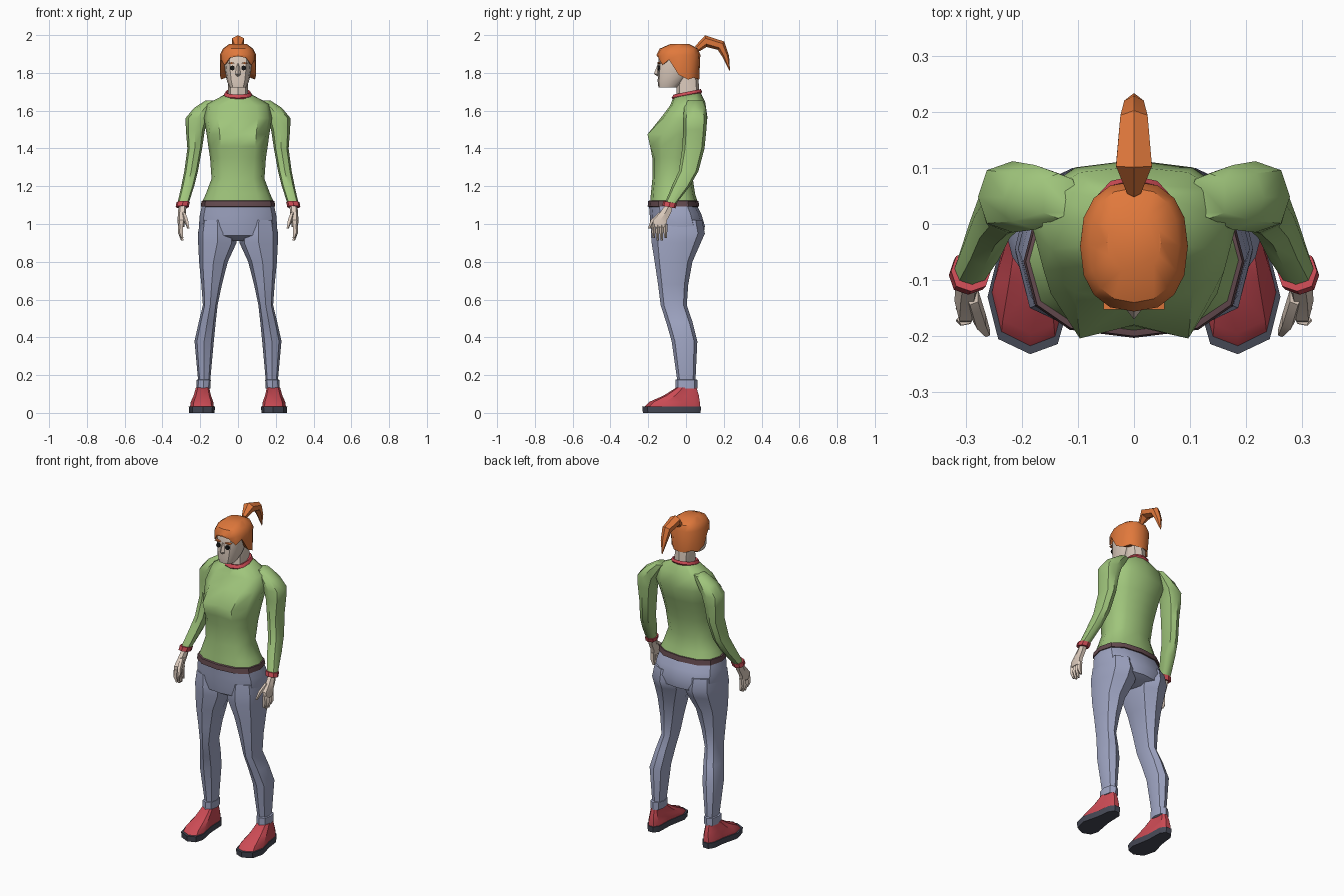
import bpy, bmesh, math
from mathutils import Vector


def mat(name, r, g, b):
    m = bpy.data.materials.new(name)
    m.diffuse_color = (r, g, b, 1)
    return m


GREEN = mat("knit", .35, .56, .20)
BLUE = mat("denim", .35, .38, .55)
RED = mat("red", .60, .07, .09)
ORANGE = mat("hair", .75, .19, .045)
SKIN = mat("skin", .72, .60, .51)
SOLE = mat("rubber", .06, .065, .09)
BROWN = mat("leather", .13, .07, .08)
BLACK = mat("black", .01, .01, .01)


def ring(z, cx, w, yf, yb, n=8, p=.85, tilt=0):
    """Rounded horizontal section from front yf to back yb, half width w."""
    ym, d, pts = (yf + yb) / 2, (yb - yf) / 2, []
    for i in range(n):
        a = 2 * math.pi * i / n
        c, s = math.cos(a), math.sin(a)
        y = d * math.copysign(abs(s) ** p, s)
        pts.append(Vector((cx + w * math.copysign(abs(c) ** p, c), ym + y, z + tilt * y)))
    return pts


def loft(name, rings, material, mirror=False, caps=True, angle=35):
    bm = bmesh.new()
    vs = [[bm.verts.new(v) for v in r] for r in rings]
    n = len(vs[0])
    for a, b in zip(vs, vs[1:]):
        for i in range(n):
            j = (i + 1) % n
            bm.faces.new((a[i], a[j], b[j], b[i]))
    if caps:
        bm.faces.new(vs[0])
        bm.faces.new(vs[-1])
    bmesh.ops.recalc_face_normals(bm, faces=bm.faces)
    me = bpy.data.meshes.new(name)
    bm.to_mesh(me)
    bm.free()
    me.materials.append(material)
    ob = bpy.data.objects.new(name, me)
    bpy.context.collection.objects.link(ob)
    bpy.ops.object.select_all(action='DESELECT')
    ob.select_set(True)
    bpy.context.view_layer.objects.active = ob
    bpy.ops.object.shade_smooth_by_angle(angle=math.radians(angle))
    if mirror:
        m = ob.modifiers.new("mirror", 'MIRROR')
        m.use_mirror_merge = False
    return ob


def limb(name, rows, material, n=8, p=.85, tilt=0, angle=35):
    """Mirrored limb; rows are z, inner x, outer x, front y, back y."""
    return loft(name, [ring(z, (a + b) / 2, (b - a) / 2, f, k, n, p, tilt)
                       for z, a, b, f, k in rows], material, True, angle=angle)


# sweater body, with the chest ring shaped into a bust
torso = [ring(z, 0, w, f, b, 12, .78, t) for z, w, f, b, t in (
    (1.115, .190, -.190, .062, 0), (1.16, .170, -.186, .048, 0),
    (1.24, .140, -.178, .036, 0), (1.35, .148, -.178, .055, 0),
    (1.41, .157, -.182, .070, 0), (1.475, .166, -.180, .090, 0),
    (1.56, .180, -.135, .114, 0), (1.635, .165, -.085, .102, .1),
    (1.685, .068, -.066, .076, .18))]
for i in (8, 10):
    torso[5][i].y = -.204
    torso[4][i].y = -.190
loft("sweater_body", torso, GREEN, angle=45)

# sleeves
limb("sleeve", [
    (1.655, .10, .17, .010, .090), (1.615, .12, .232, -.010, .105),
    (1.56, .155, .278, -.015, .112), (1.50, .175, .276, -.015, .108),
    (1.40, .190, .268, -.020, .098), (1.28, .212, .284, -.038, .066),
    (1.20, .232, .300, -.075, .020), (1.095, .266, .324, -.118, -.062)],
    GREEN, angle=45)
limb("sleeve_cuff", [
    (1.115, .258, .322, -.115, -.050), (1.115, .255, .326, -.120, -.048),
    (1.090, .261, .330, -.126, -.056), (1.090, .266, .324, -.120, -.060)],
    RED, tilt=-.2)

# hands
limb("palm", [
    (1.10, .272, .314, -.112, -.066), (1.06, .276, .318, -.142, -.075),
    (1.02, .280, .320, -.178, -.096), (.985, .284, .318, -.180, -.100)],
    SKIN, n=6)
for i, tip in enumerate((.925, .912, .912, .925)):
    y = -.170 + i * .021
    limb("finger", [
        (1.0, .288, .316, y - .011, y + .011), (.955, .290, .318, y - .012, y + .008),
        (tip, .288, .302, y - .006, y + .006)], SKIN, n=5)
limb("thumb", [
    (1.06, .276, .300, -.145, -.110), (1.02, .262, .288, -.188, -.155),
    (.975, .256, .268, -.202, -.184)], SKIN, n=5)

# trousers
loft("trouser_seat", [ring(z, 0, w, f, b, 12, .78) for z, w, f, b in (
    (1.10, .190, -.196, .058), (1.05, .202, -.192, .082), (.99, .207, -.188, .100),
    (.94, .200, -.180, .092), (.91, .10, -.13, .03))], BLUE)
limb("trouser_leg", [
    (1.02, .020, .200, -.180, .085), (.95, .006, .212, -.186, .100),
    (.90, .008, .211, -.182, .078), (.80, .054, .206, -.166, .034),
    (.68, .085, .194, -.148, .012), (.57, .108, .186, -.134, .004),
    (.48, .118, .208, -.105, .035), (.38, .128, .230, -.076, .060),
    (.17, .147, .211, -.046, .050)], BLUE)
limb("trouser_cuff", [
    (.178, .152, .206, -.046, .050), (.175, .144, .220, -.056, .060),
    (.130, .146, .220, -.056, .060), (.128, .152, .206, -.046, .050)], BLUE)
loft("belt", [ring(z, 0, w, f, b, 12, .78) for z, w, f, b in (
    (1.125, .180, -.186, .050), (1.122, .193, -.200, .066),
    (1.092, .197, -.203, .070), (1.090, .180, -.190, .050))], BROWN)

# shoes: one sole outline, shrunk upward toward the ankle
OUTLINE = [(.185, -.232), (.136, -.214), (.122, -.165), (.143, -.05), (.146, .05),
           (.168, .08), (.205, .08), (.226, .05), (.236, -.03), (.261, -.13), (.242, -.205)]


def shoe_ring(z, s, yf, yb):
    pts = []
    for x, y in OUTLINE:
        k = (y + .232) / .312
        pts.append(Vector((.184 + (x - .184) * s, yf + k * (yb - yf), z)))
    return pts


loft("shoe_sole", [shoe_ring(0, .97, -.228, .077), shoe_ring(.035, 1, -.232, .08)], SOLE, True)
loft("shoe_upper", [shoe_ring(.034, .90, -.218, .074), shoe_ring(.058, .86, -.195, .073),
                    shoe_ring(.092, .66, -.118, .068), shoe_ring(.135, .50, -.05, .055)], RED, True)

# neck and collar
loft("neck", [ring(z, 0, .052, f, b) for z, f, b in (
    (1.66, -.052, .070), (1.72, -.050, .070), (1.82, -.04, .060))], SKIN)
loft("collar", [ring(z, 0, w, f, b, 12, .85, .2) for z, w, f, b in (
    (1.672, .070, -.068, .078), (1.684, .075, -.076, .086),
    (1.700, .066, -.066, .078), (1.692, .052, -.052, .068))], RED)

# head and face
loft("head", [ring(z, 0, w, f, b, 12, .72) for z, w, f, b in (
    (1.722, .044, -.146, -.050), (1.755, .058, -.150, -.015), (1.81, .068, -.148, .030),
    (1.87, .074, -.146, .045), (1.92, .070, -.130, .045))], SKIN)
loft("nose", [ring(z, 0, w, f, -.135, 4, 1) for z, w, f in (
    (1.778, .008, -.146), (1.795, .014, -.170), (1.850, .006, -.148))], SKIN)


def disc(x, z, y, rx, rz, n=8):
    return [Vector((x + rx * math.cos(2 * math.pi * i / n), y,
                    z + rz * math.sin(2 * math.pi * i / n))) for i in range(n)]


loft("eye", [disc(.030, 1.826, -.130, .013, .013), disc(.030, 1.826, -.151, .013, .013)], BLACK, True)
loft("eyebrow", [disc(.034, 1.852, -.130, .020, .005, 4), disc(.034, 1.852, -.152, .020, .005, 4)], ORANGE, True)

# hair cap with a jagged hairline
side = [1.79, 1.765, 1.775, 1.765, 1.765]
front = [1.87, 1.842, 1.880, 1.888]
hem = side + side[3::-1] + front + front[2::-1]
low, under = ring(0, 0, .096, -.154, .076, 16), ring(0, 0, .068, -.130, .055, 16)
for a, b, z in zip(low, under, hem):
    a.z, b.z = z, z + .01
# pull the nape in a little
for i in range(2, 7):
    low[i].x *= .9
    low[i].y -= .006
hair = [under, low] + [ring(z, 0, w, f, b, 16) for z, w, f, b in (
    (1.895, .096, -.156, .076), (1.928, .080, -.140, .064), (1.952, .048, -.085, .018))]
loft("hair_cap", hair, ORANGE)

# ponytail swept along a curve in the yz plane
path = [(.060, 1.928, .014, .018), (.105, 1.968, .037, .031), (.185, 1.944, .028, .028),
        (.212, 1.885, .020, .017), (.231, 1.812, .002, .002)]
tail = []
for i, (y, z, rx, r) in enumerate(path):
    a, b = path[max(i - 1, 0)], path[min(i + 1, len(path) - 1)]
    t = Vector((0, b[0] - a[0], b[1] - a[1])).normalized()
    up = Vector((0, -t.z, t.y))
    tail.append([Vector((rx * math.sin(math.tau * k / 6), y, z)) + up * r * math.cos(math.tau * k / 6)
                 for k in range(6)])
loft("ponytail", tail, ORANGE)
